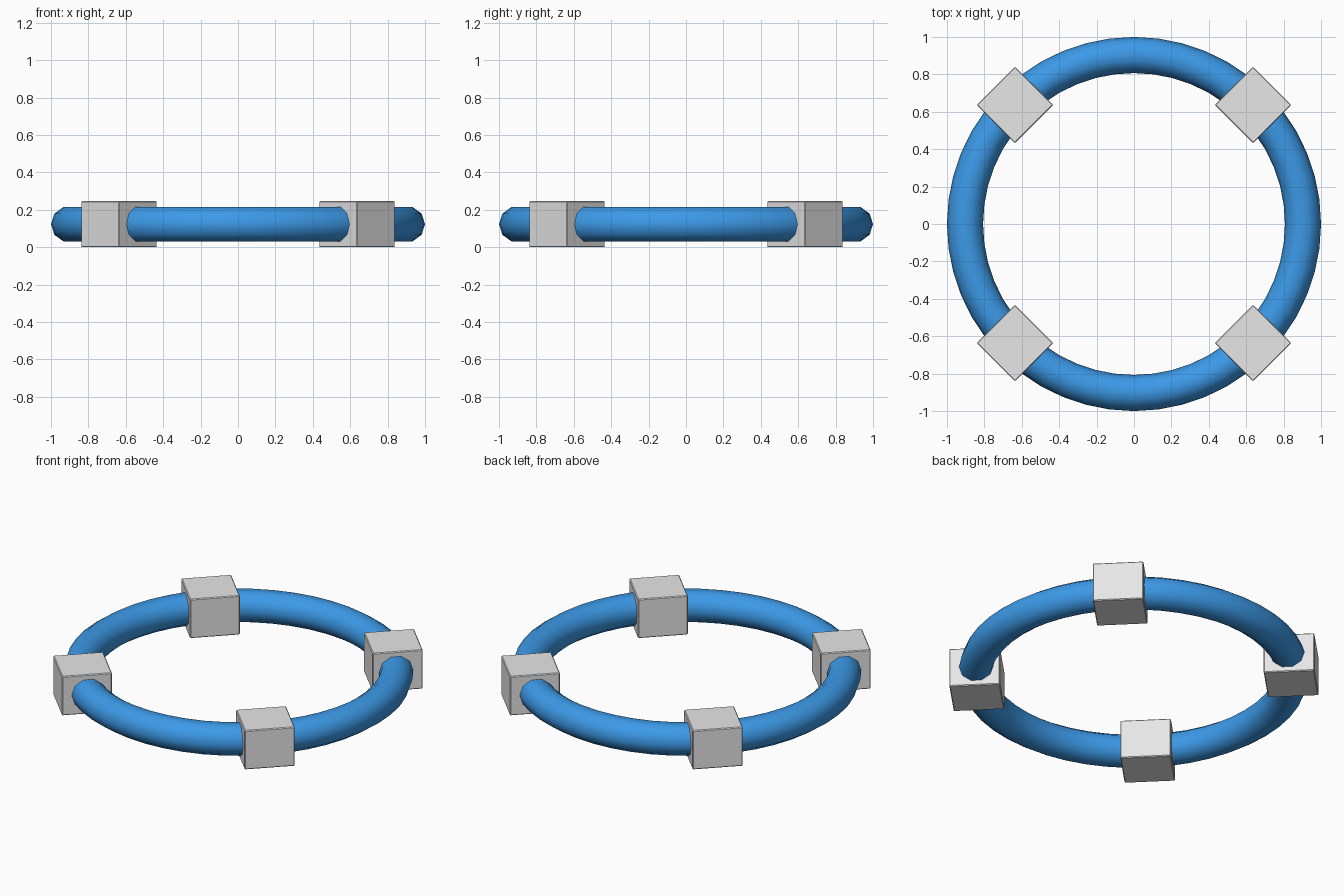
import bpy
import math

if "Cube" in bpy.data.objects:
    bpy.data.objects.remove(bpy.data.objects["Cube"], do_unlink=True)


def make_material(name, rgb):
    mat = bpy.data.materials.new(name)
    mat.use_nodes = True
    color = (*rgb, 1.0)
    mat.diffuse_color = color
    mat.node_tree.nodes["Principled BSDF"].inputs["Base Color"].default_value = color
    return mat


blue = make_material("blue", (0.045, 0.32, 0.8))
grey = make_material("light grey", (0.8, 0.8, 0.8))

BLOCK_SIDE = 0.29
BLOCK_HEIGHT = 0.246
RING_RADIUS = 0.9035
TUBE_RADIUS = 0.0965
MID_HEIGHT = BLOCK_HEIGHT / 2

# Ring tube
bpy.ops.mesh.primitive_torus_add(
    major_radius=RING_RADIUS, minor_radius=TUBE_RADIUS,
    major_segments=48, minor_segments=10, location=(0, 0, MID_HEIGHT))
ring = bpy.context.object
ring.name = "ring"
ring.data.materials.append(blue)
bpy.ops.object.shade_smooth()

# Four clamp blocks on the diagonals, each facing the centre
for i, place in enumerate(("back_left", "back_right", "front_right", "front_left")):
    angle = math.pi / 4 + i * math.pi / 2
    bpy.ops.mesh.primitive_cube_add(
        size=1, rotation=(0, 0, angle),
        location=(0.9 * math.cos(angle), 0.9 * math.sin(angle), MID_HEIGHT))
    block = bpy.context.object
    block.name = place + "_block"
    block.scale = (BLOCK_SIDE, BLOCK_SIDE, BLOCK_HEIGHT)
    bpy.ops.object.transform_apply(location=False, rotation=False, scale=True)
    block.data.materials.append(grey)
    bevel = block.modifiers.new("soft edge", "BEVEL")
    bevel.width = 0.005
    bevel.segments = 1
